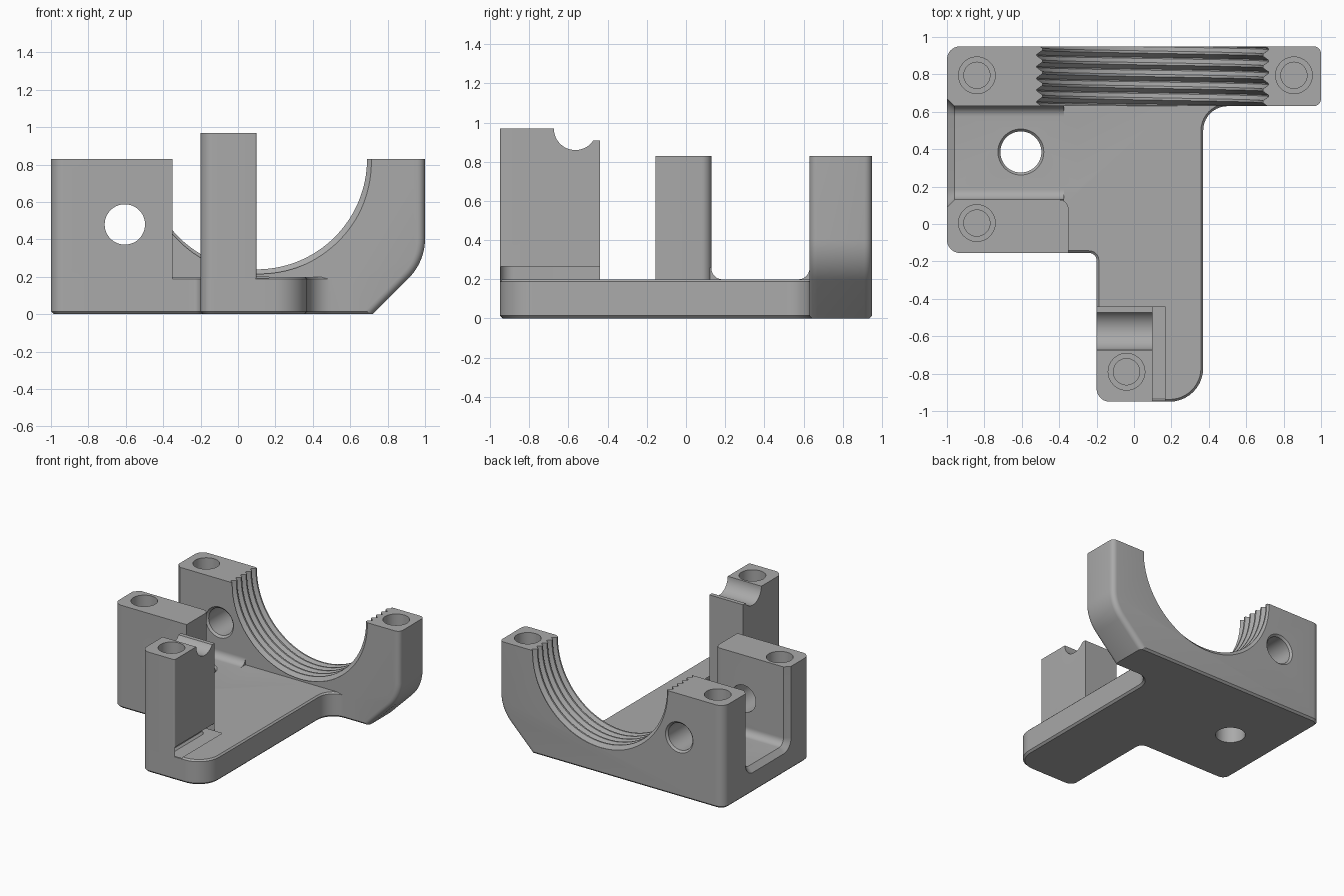
import bpy, bmesh, math
from mathutils import Vector

if "Cube" in bpy.data.objects:
    bpy.data.objects.remove(bpy.data.objects["Cube"])

AXES = {'X': lambda u, v, w: (w, u, v), 'Y': lambda u, v, w: (u, w, v), 'Z': lambda u, v, w: (u, v, w)}


def loft(name, rings):
    """Closed solid through rings of equal point count."""
    bm = bmesh.new()
    rows = [[bm.verts.new(p) for p in ring] for ring in rings]
    n = len(rows[0])
    for a, b in zip(rows, rows[1:]):
        for i in range(n):
            bm.faces.new((a[i], a[(i + 1) % n], b[(i + 1) % n], b[i]))
    bm.faces.new(rows[0])
    bm.faces.new(rows[-1])
    bmesh.ops.recalc_face_normals(bm, faces=bm.faces)
    me = bpy.data.meshes.new(name)
    bm.to_mesh(me)
    bm.free()
    ob = bpy.data.objects.new(name, me)
    bpy.context.collection.objects.link(ob)
    return ob


def rounded(corners, steps=10):
    """Outline from (x, y, radius) corners, counter-clockwise."""
    pts, n = [], len(corners)
    for i, (x, y, r) in enumerate(corners):
        p = Vector((x, y))
        if r == 0:
            pts.append(p)
            continue
        d1 = (Vector(corners[i - 1][:2]) - p).normalized()
        d2 = (Vector(corners[(i + 1) % n][:2]) - p).normalized()
        half = d1.angle(d2) / 2
        c = p + (d1 + d2).normalized() * r / math.sin(half)
        a = p + d1 * r / math.tan(half) - c
        b = p + d2 * r / math.tan(half) - c
        a0 = math.atan2(a.y, a.x)
        da = (math.atan2(b.y, b.x) - a0 + math.pi) % math.tau - math.pi
        for k in range(steps + 1):
            t = a0 + da * k / steps
            pts.append(c + Vector((math.cos(t), math.sin(t))) * r)
    return pts


def inset(pts, d):
    out, n = [], len(pts)
    for i, p in enumerate(pts):
        e1 = (p - pts[i - 1]).normalized()
        e2 = (pts[(i + 1) % n] - p).normalized()
        n1, n2 = Vector((-e1.y, e1.x)), Vector((-e2.y, e2.x))
        out.append(p + (n1 + n2) * d / (1 + n1.dot(n2)))
    return out


def prism(name, corners, levels, axis='Z'):
    """Rounded outline extruded through (position, inset) levels."""
    pts = rounded(corners)
    return loft(name, [[AXES[axis](p.x, p.y, w) for p in inset(pts, d)] for w, d in levels])


def lathe(name, u, v, profile, axis='Z', seg=48):
    """Round solid through (position, radius) steps."""
    return loft(name, [[AXES[axis](u + r * math.cos(math.tau * k / seg), v + r * math.sin(math.tau * k / seg), w)
                        for k in range(seg)] for w, r in profile])


def combine(ob, other, op):
    m = ob.modifiers.new(op, 'BOOLEAN')
    m.operation, m.solver, m.object = op, 'EXACT', other
    bpy.context.view_layer.objects.active = ob
    bpy.ops.object.modifier_apply(modifier=m.name)
    bpy.data.objects.remove(other)


C = 0.015  # bottom edge chamfer

# Base plate
body = prism("bearing_bracket", [
    (-1, -0.155, 0.07), (-0.2, -0.155, 0.04), (-0.2, -0.95, 0.07), (0.37, -0.95, 0.18),
    (0.37, 0.63, 0.13), (0.6, 0.63, 0), (0.6, 0.85, 0), (-1, 0.85, 0)],
    [(0, C), (C, 0), (0.188, 0), (0.2, 0.012)])

# Back wall, its right end trimmed to a rounded bend
wall = prism("back_wall", [(-1, 0.63, 0), (1.2, 0.63, 0), (1.2, 0.95, 0), (-1, 0.95, 0.07)],
             [(0, C), (C, 0), (0.83, 0)])
R = 0.04
rim = [(R * (1 - math.cos(a)), R * (1 - math.sin(a))) for a in (math.pi / 2 * k / 5 for k in range(6))]
ends = [(0.63 + t, d) for t, d in rim] + [(0.95 - t, d) for t, d in reversed(rim)]
bend = prism("wall_bend", [(-2, -1, 0), (-0.28, -1, 0), (1, 0.28, 0.3), (1, 2, 0), (-2, 2, 0)], ends, 'Y')
combine(wall, bend, 'INTERSECT')
combine(body, wall, 'UNION')

# Left block and front post
for name, corners, top in (
        ("left_block", [(-1, -0.155, 0.07), (-0.35, -0.155, 0), (-0.35, 0.13, 0.05), (-1, 0.13, 0)], 0.83),
        ("front_post", [(-0.2, -0.95, 0.07), (0.1, -0.95, 0.012), (0.1, -0.44, 0), (-0.2, -0.44, 0)], 0.97)):
    combine(body, prism(name, corners, [(0, C), (C, 0), (top, 0)]), 'UNION')

# Sloped foot of the post, and filler for the slot fillets
combine(body, prism("post_foot", [(0.05, 0.1, 0), (0.165, 0.1, 0), (0.165, 0.2, 0), (0.1, 0.265, 0), (0.05, 0.265, 0)],
                    [(-0.945, 0), (-0.44, 0)], 'Y'), 'UNION')
combine(body, prism("slot_filler", [(-1, 0.1, 0), (-0.375, 0.1, 0), (-0.375, 0.66, 0), (-1, 0.66, 0)],
                    [(0.1, 0), (0.26, 0)]), 'UNION')

# Slot with filleted floor and flared left mouth
combine(body, prism("slot_cut", [(0.13, 0.2, 0.055), (0.63, 0.2, 0.055), (0.63, 1.3, 0), (0.13, 1.3, 0)],
                    [(-1.02, -0.06), (-0.96, 0), (-0.3, 0)], 'X'), 'DIFFERENCE')

# Threaded half bore in the back wall
PITCH, CX, CZ, SEG = 0.0625, 0.1, 0.83, 64
rings = []
for turn in range(-2, 9):
    for f, r in ((0, 0.59), (0.2, 0.59), (0.55, 0.62), (0.65, 0.62)):
        y = 0.60 + (turn + f) * PITCH
        ring = []
        for k in range(SEG + 1):
            a = math.pi + math.pi * k / SEG
            ring.append((CX + r * math.cos(a), y - PITCH * (k / SEG - 0.5) / 2, CZ + r * math.sin(a)))
        ring.append((CX + r, ring[-1][1], 1.2))
        ring.append((CX - r, ring[0][1], 1.2))
        rings.append(ring)
combine(body, loft("thread_cut", rings), 'DIFFERENCE')

# Stepped screw holes
for x, y, top in ((-0.84, 0.795, 0.83), (0.855, 0.795, 0.83), (-0.84, 0.005, 0.83), (-0.04, -0.79, 0.97)):
    combine(body, lathe("screw_cut", x, y, [(top - 0.5, 0.07), (top - 0.35, 0.07), (top - 0.35, 0.098),
                                            (top + 0.1, 0.098)]), 'DIFFERENCE')

# Cross bore, floor hole and post groove
combine(body, lathe("cross_bore", -0.605, 0.48, [(-0.3, 0.108), (0.61, 0.108), (0.61, 0.145), (0.645, 0.108), (0.935, 0.108),
                                                 (0.97, 0.143)], 'Y'), 'DIFFERENCE')
combine(body, lathe("floor_hole", -0.605, 0.385, [(-0.1, 0.11), (0.185, 0.11), (0.22, 0.14)]), 'DIFFERENCE')
combine(body, lathe("post_groove", -0.565, 0.97, [(-0.4, 0.11), (0.3, 0.11)], 'X'), 'DIFFERENCE')
combine(body, prism("groove_step", [(-0.5, 0.91, 0), (-0.3, 0.91, 0), (-0.3, 1.1, 0), (-0.5, 1.1, 0)],
                    [(-0.4, 0), (0.3, 0)], 'X'), 'DIFFERENCE')

# Single grey material and shading
mat = bpy.data.materials.new("plain grey")
mat.diffuse_color = (0.4, 0.4, 0.4, 1)
mat.use_nodes = True
mat.node_tree.nodes["Principled BSDF"].inputs["Base Color"].default_value = mat.diffuse_color
body.data.materials.clear()
body.data.materials.append(mat)
for poly in body.data.polygons:
    poly.material_index = 0
bpy.ops.object.select_all(action='DESELECT')
body.select_set(True)
bpy.context.view_layer.objects.active = body
bpy.ops.object.shade_smooth_by_angle(angle=math.radians(30))
